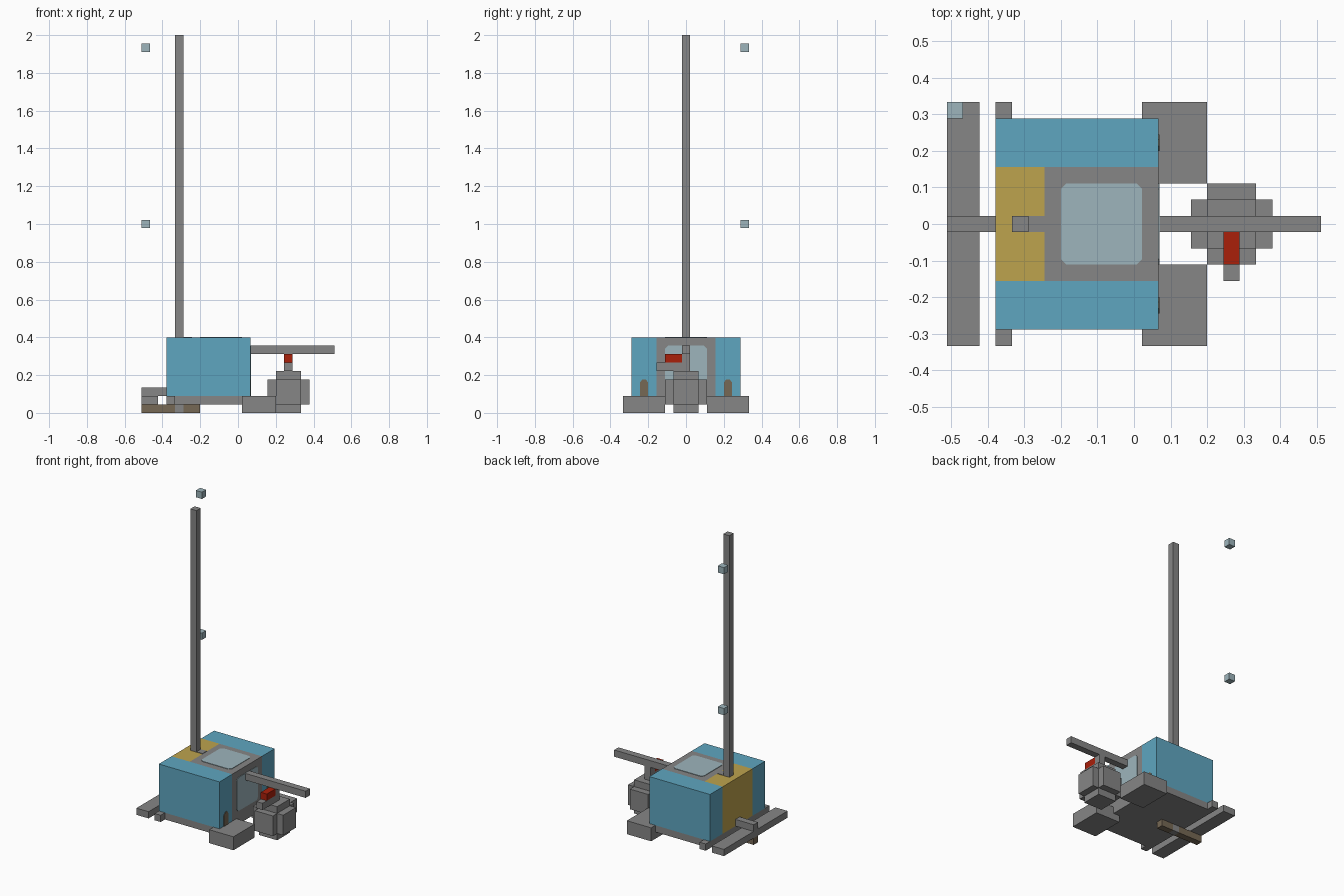
import bpy, bmesh
from mathutils import Vector

default = bpy.data.objects.get("Cube")
if default:
    bpy.data.objects.remove(default, do_unlink=True)

# The model sits on a block grid; origin is its rear right lower corner
UNIT = 2 / 45
ORIGIN = Vector((-11.5, -7.5, 0)) * UNIT
THICK = 0.003


def material(name, rgb):
    mat = bpy.data.materials.new(name)
    mat.use_nodes = True
    mat.diffuse_color = (*rgb, 1)
    mat.node_tree.nodes["Principled BSDF"].inputs["Base Color"].default_value = (*rgb, 1)
    return mat


grey = material("metal grey", (.238, .238, .238))
blue = material("shell blue", (.114, .381, .527))
yellow = material("panel yellow", (.515, .366, .076))
glass = material("window pale blue", (.337, .462, .503))
red = material("handle red", (.402, .014, .003))
brown = material("wood brown", (.181, .138, .089))


def finish(name, bm, mat):
    bmesh.ops.recalc_face_normals(bm, faces=bm.faces)
    mesh = bpy.data.meshes.new(name)
    bm.to_mesh(mesh)
    bm.free()
    mesh.materials.append(mat)
    obj = bpy.data.objects.new(name, mesh)
    bpy.context.collection.objects.link(obj)
    return obj


def block(name, mat, xs, ys, zs):
    """Box spanning grid ranges along each axis."""
    low, high = (Vector(c) for c in zip(xs, ys, zs))
    bm = bmesh.new()
    bmesh.ops.create_cube(bm, size=1)
    for v in bm.verts:
        v.co = ORIGIN + UNIT * Vector(
            [low[i] if v.co[i] < 0 else high[i] for i in range(3)])
    return finish(name, bm, mat)


def plate(name, mat, outline, place, normal):
    """Thin panel from a 2D grid outline laid onto a body face."""
    bm = bmesh.new()
    verts = [bm.verts.new(ORIGIN + UNIT * Vector(place(a, b))) for a, b in outline]
    face = bm.faces.new(verts)
    out = bmesh.ops.extrude_face_region(bm, geom=[face])["geom"]
    bmesh.ops.translate(bm, vec=Vector(normal) * THICK,
                        verts=[g for g in out if isinstance(g, bmesh.types.BMVert)])
    return finish(name, bm, mat)


def cut_rect(a, b, c, d, cut):
    """Rectangle outline with clipped corners."""
    return [(a + cut, c), (b - cut, c), (b, c + cut), (b, d - cut),
            (b - cut, d), (a + cut, d), (a, d - cut), (a, c + cut)]


def on_top(a, b):
    return (a, b, 9)


def on_nose(a, b):
    return (13, a, b)


CENTRE = (7, 8)

# Cabin
block("floor_plate", grey, (3, 13), (1, 14), (1, 2))
block("cabin_core", grey, (6, 13), (4, 11), (2, 9))
block("rear_panel", yellow, (3, 6), (4, 11), (2, 9))
for side, ys in (("right", (1, 4)), ("left", (11, 14))):
    block(side + "_shell", blue, (3, 13), ys, (2, 9))

# Roof and nose panels
plate("roof_window", glass, cut_rect(7, 12, 5, 10, .35), on_top, (0, 0, 1))
plate("nose_window", glass, cut_rect(5, 10, 3, 8, .35), on_nose, (1, 0, 0))
plate("roof_strip", grey, [(5, 7), (6, 7), (6, 8), (5, 8)], on_top, (0, 0, 1))
for side, y in (("right", 2), ("left", 12)):
    slot = [(y, 2), (y + 1, 2), (y + 1, 3.6), (y + .7, 4), (y + .3, 4), (y, 3.6)]
    plate(side + "_nose_slot", brown, slot, on_nose, (1, 0, 0))

# Mast and floating markers
block("mast", grey, (4, 5), CENTRE, (9, 45))
for label, z in (("lower", 22), ("upper", 43)):
    block(label + "_marker", glass, (0, 1), (14, 15), (z, z + 1))

# Rear gear
block("rear_crossbar", grey, (0, 2), (0, 15), (1, 2))
block("rear_hitch", grey, (0, 3), CENTRE, (2, 3))
block("rear_axle", grey, (3, 4), (0, 15), (1, 2))
block("keel_rear", brown, (0, 4), CENTRE, (0, 1))
block("keel_joint", grey, (4, 5), CENTRE, (0, 1))
block("keel_front", brown, (5, 7), CENTRE, (0, 1))

# Front feet
for side, ys in (("right", (0, 5)), ("left", (10, 15))):
    block(side + "_foot", grey, (12, 16), ys, (0, 2))

# Boom with hanging drum
block("boom", grey, (13, 23), CENTRE, (7, 8))
block("boom_post", grey, (17, 18), CENTRE, (5, 7))
block("drum_arm", grey, (17, 18), (4, 7), (5, 6))
block("drum_handle", red, (17, 18), (5, 7), (6, 7))
block("drum_core", grey, (16, 19), (6, 9), (0, 5))
block("drum_long", grey, (15, 20), (6, 9), (1, 4))
block("drum_wide", grey, (16, 19), (5, 10), (1, 4))
